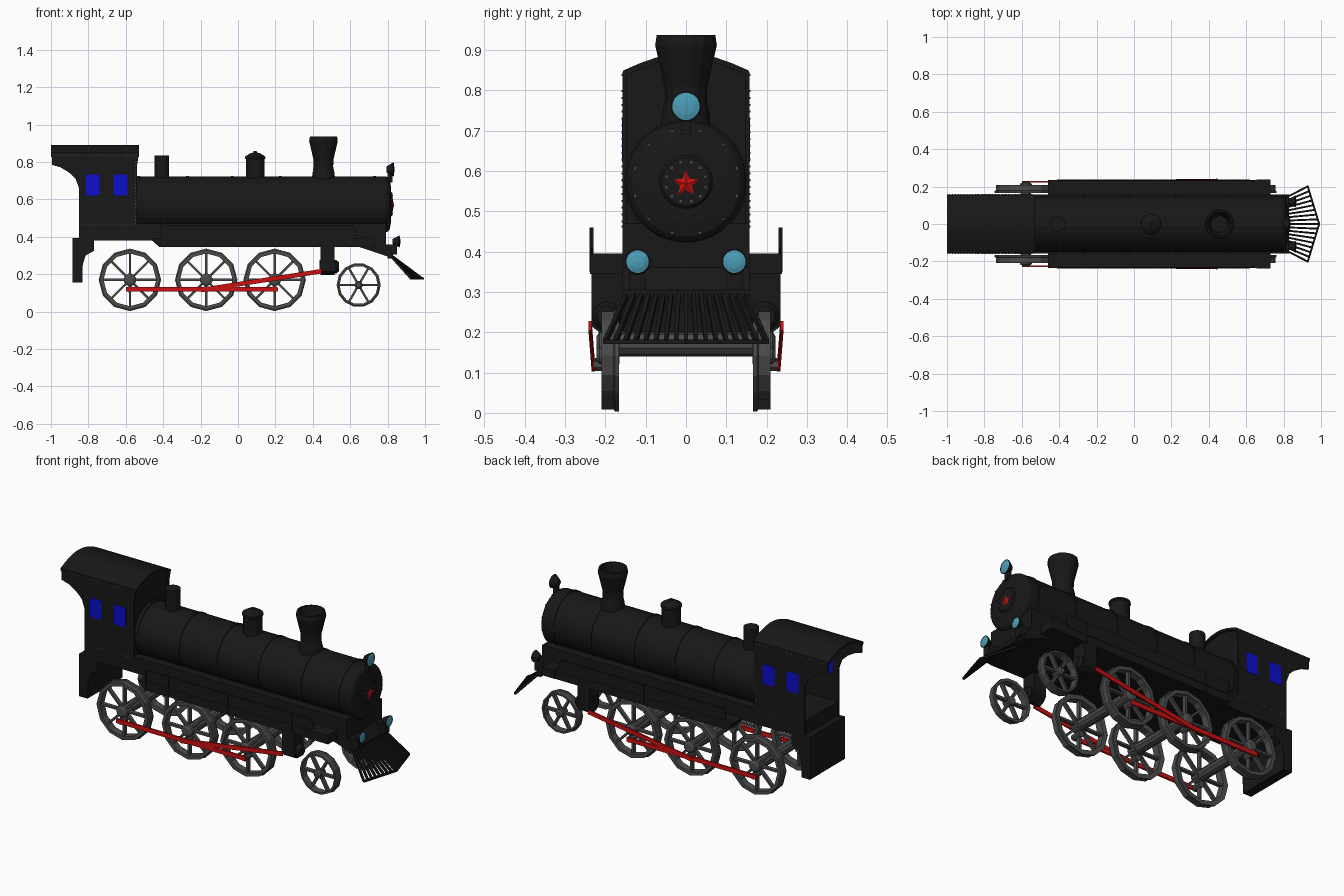
import bpy, bmesh
from math import sin, cos, pi
from mathutils import Vector, Matrix

if "Cube" in bpy.data.objects:
    bpy.data.objects.remove(bpy.data.objects["Cube"])

def material(name, rgb):
    m = bpy.data.materials.new(name)
    m.diffuse_color = (*rgb, 1)
    m.use_nodes = True
    m.node_tree.nodes["Principled BSDF"].inputs["Base Color"].default_value = m.diffuse_color
    return m

BLACK = material("black_paint", (0.009, 0.009, 0.009))
STEEL = material("dark_steel", (0.07, 0.07, 0.07))
RED = material("red_paint", (0.6, 0.005, 0.005))
BLUE = material("window_blue", (0.004, 0.004, 0.6))
LENS = material("lamp_glass", (0.07, 0.34, 0.48))

def finish(name, bm, mat=BLACK, mirror=False):
    bmesh.ops.remove_doubles(bm, verts=bm.verts, dist=1e-5)
    bmesh.ops.recalc_face_normals(bm, faces=bm.faces)
    me = bpy.data.meshes.new(name)
    bm.to_mesh(me)
    bm.free()
    ob = bpy.data.objects.new(name, me)
    me.materials.append(mat)
    bpy.context.collection.objects.link(ob)
    if mirror:
        mod = ob.modifiers.new("mirror", 'MIRROR')
        mod.use_axis = (False, True, False)
    return ob

def add_beam(bm, p, q, w, h):
    p, q = Vector(p), Vector(q)
    d = q - p
    rot = d.to_track_quat('X', 'Z').to_matrix().to_4x4()
    m = Matrix.Translation((p + q) / 2) @ rot @ Matrix.Diagonal((d.length, w, h, 1))
    bmesh.ops.create_cube(bm, size=1, matrix=m)

def add_box(bm, x0, x1, y0, y1, z0, z1):
    m = Matrix.Translation(((x0 + x1) / 2, (y0 + y1) / 2, (z0 + z1) / 2))
    bmesh.ops.create_cube(bm, size=1, matrix=m @ Matrix.Diagonal((x1 - x0, y1 - y0, z1 - z0, 1)))

def box(name, *dims, mat=BLACK, mirror=False):
    bm = bmesh.new()
    add_box(bm, *dims)
    return finish(name, bm, mat, mirror)

def prism(name, pts, lo, hi, axis='Y', mat=BLACK, mirror=False):
    # Y: points are (x, z);  X: points are (y, z)
    bm = bmesh.new()
    put = (lambda a, b, t: (a, t, b)) if axis == 'Y' else (lambda a, b, t: (t, a, b))
    f = bm.faces.new([bm.verts.new(put(a, b, lo)) for a, b in pts])
    ext = bmesh.ops.extrude_face_region(bm, geom=[f], use_keep_orig=True)['geom']
    step = Vector(put(0, 0, hi - lo))
    bmesh.ops.translate(bm, verts=[v for v in ext if isinstance(v, bmesh.types.BMVert)], vec=step)
    return finish(name, bm, mat, mirror)

def add_lathe(bm, profile, centre, axis, n, closed=False, phase=0.5):
    # profile: (radius, distance along axis)
    c = Vector(centre)
    rings = []
    for r, t in profile:
        ring = []
        for i in range(n):
            a = 2 * pi * (i + phase) / n
            u, v = r * cos(a), r * sin(a)
            off = {'X': (t, u, v), 'Y': (u, t, v), 'Z': (u, v, t)}[axis]
            ring.append(bm.verts.new(c + Vector(off)))
        rings.append(ring)
    for k in range(len(rings) if closed else len(rings) - 1):
        a, b = rings[k], rings[(k + 1) % len(rings)]
        for i in range(n):
            j = (i + 1) % n
            bm.faces.new((a[i], a[j], b[j], b[i]))

def lathe(name, profile, centre, axis, n, mat=BLACK, mirror=False):
    bm = bmesh.new()
    add_lathe(bm, profile, centre, axis, n)
    return finish(name, bm, mat, mirror)

# Boiler with rounded smokebox front and door
BZ = 0.573
lathe("boiler", [(0, -0.55), (0.15, -0.55), (0.15, 0.79), (0.146, 0.80), (0.135, 0.810),
                 (0.10, 0.817), (0.066, 0.819), (0.06, 0.825), (0, 0.827)], (0, 0, BZ), 'X', 32)
bm = bmesh.new()
for x in (-0.53, -0.27, -0.03, 0.225, 0.495, 0.73):
    add_lathe(bm, [(0.149, x - 0.007), (0.154, x - 0.007), (0.154, x + 0.007), (0.149, x + 0.007)],
              (0, 0, BZ), 'X', 32, True)
finish("boiler_bands", bm)

# Raised star on the smokebox door
bm = bmesh.new()
vs = [bm.verts.new((0.827, r * sin(k * pi / 5), BZ - 0.005 + r * cos(k * pi / 5)))
      for k in range(10) for r in ((0.035, 0.015)[k % 2],)]
tip = bm.verts.new((0.834, 0, BZ - 0.005))
for k in range(10):
    bm.faces.new((vs[k], vs[(k + 1) % 10], tip))
bm.faces.new(vs)
finish("door_star", bm, RED)

# Chimney, steam dome, sand dome
lathe("chimney", [(0.064, 0.70), (0.06, 0.74), (0.053, 0.775), (0.054, 0.81), (0.078, 0.912),
                  (0.074, 0.937), (0.064, 0.937), (0.045, 0.83), (0, 0.83)], (0.457, 0, 0), 'Z', 16)
lathe("steam_dome", [(0.05, 0.70), (0.05, 0.815), (0.056, 0.82), (0.054, 0.83), (0.025, 0.848),
                     (0.01, 0.85), (0.008, 0.858), (0, 0.858)], (0.092, 0, 0), 'Z', 16)
lathe("sand_dome", [(0.04, 0.70), (0.04, 0.835), (0, 0.835)], (-0.407, 0, 0), 'Z', 16)

# Lamps
for name, y, z, x, r, mir in (("top_lamp", 0, 0.76, 0.83, 0.034, False),
                              ("lower_lamp", 0.12, 0.375, 0.862, 0.028, True)):
    lathe(name + "_housing", [(0, -0.035), (r * 0.5, -0.035), (r, -0.008), (r + 0.004, 0), (r, 0.003)],
          (x, y, z), 'X', 16, BLACK, mir)
    lathe(name + "_glass", [(r, 0.001), (r * 0.6, 0.005), (0, 0.007)], (x, y, z), 'X', 16, LENS, mir)
box("top_lamp_bracket", 0.80, 0.825, -0.012, 0.012, 0.69, 0.74)
box("lower_lamp_bracket", 0.79, 0.85, 0.10, 0.14, 0.305, 0.36, mirror=True)

# Open-backed cab: front wall, flared side sheets and arched roof
half = [(0.158, 0.838), (0.156, 0.849), (0.115, 0.867), (0.075, 0.881), (0.04, 0.889), (0, 0.892)]
arch = half + [(-y, z) for y, z in reversed(half[:-1])]
prism("cab_front_wall", [(0.15, 0.40)] + [(y * 0.96, z - 0.006) for y, z in arch] + [(-0.15, 0.40)],
      -0.56, -0.545, 'X')
prism("cab_side", [(-0.85, 0.38), (-0.54, 0.38), (-0.54, 0.78), (-0.53, 0.845), (-0.995, 0.845),
                   (-0.995, 0.785), (-0.95, 0.772), (-0.905, 0.745), (-0.868, 0.71), (-0.85, 0.66)],
      0.148, 0.157, mirror=True)
prism("cab_roof", arch + [(y * 0.95, z - 0.012) for y, z in reversed(arch)], -1.0, -0.53, 'X')
bm = bmesh.new()
for x in (-0.777, -0.628):
    add_box(bm, x - 0.037, x + 0.037, 0.146, 0.159, 0.628, 0.727)
    add_box(bm, x - 0.032, x + 0.032, 0.146, 0.159, 0.622, 0.733)
finish("cab_windows", bm, BLUE, True)

# Rear plate under the cab
prism("rear_plate", [(-0.885, 0.395), (-0.885, 0.155), (-0.832, 0.155), (-0.83, 0.25), (-0.815, 0.3),
                     (-0.77, 0.325), (-0.77, 0.39)], -0.156, 0.156)

# Frame, front saddle, running boards and valances
prism("frame", [(-0.845, 0.38), (-0.46, 0.38), (-0.42, 0.345), (0.65, 0.345), (0.83, 0.285), (0.83, 0.305),
                (0.79, 0.36), (0.79, 0.47), (-0.845, 0.47)], -0.157, 0.157)
prism("running_board", [(-0.46, 0.39), (-0.42, 0.345), (0.66, 0.345), (0.66, 0.392)], 0.14, 0.236, mirror=True)
prism("valance", [(-0.41, 0.39), (0.60, 0.39), (0.64, 0.41), (0.62, 0.46), (-0.41, 0.46)],
      0.230, 0.236, mirror=True)
box("front_step", 0.655, 0.73, 0.14, 0.238, 0.345, 0.395, mirror=True)
bm = bmesh.new()
for x in (-0.41, -0.27, 0.1, 0.5):
    add_box(bm, x - 0.003, x + 0.003, 0.232, 0.239, 0.35, 0.46)
add_box(bm, -0.41, 0.62, 0.232, 0.239, 0.388, 0.394)
finish("valance_ribs", bm, BLACK, True)

# Steam cylinders
prism("cylinder_block", [(0.15, 0.35), (0.235, 0.35), (0.235, 0.215), (0.215, 0.2), (0.19, 0.195), (0.15, 0.23)],
      0.44, 0.515, 'X', mirror=True)
lathe("cylinder_cover", [(0, -0.05), (0.036, -0.05), (0.036, 0.04), (0.025, 0.055), (0, 0.055)],
      (0.485, 0.196, 0.24), 'X', 14, BLACK, True)

# Cowcatcher
bm = bmesh.new()
N = 8
for i in range(-N, N + 1):
    t = i / N
    add_beam(bm, (0.81, 0.14 * t, 0.307), (0.985 - 0.058 * abs(t), 0.2 * t, 0.177), 0.01, 0.013)
for s in (-1, 1):
    add_beam(bm, (0.99, 0, 0.176), (0.928, 0.204 * s, 0.176), 0.01, 0.011)
add_box(bm, 0.80, 0.825, -0.155, 0.155, 0.285, 0.305)
finish("cowcatcher", bm)

# Spoked wheels and axles
def wheel(name, x, z, r, rim, spokes, hub, n, axle):
    bm = bmesh.new()
    add_lathe(bm, [(r - rim, 0.168), (r, 0.166), (r, 0.176), (r - 0.006, 0.18), (r - 0.006, 0.209), (r - rim, 0.209)],
              (x, 0, z), 'Y', n, True, 0)
    add_lathe(bm, [(0, 0.165), (hub, 0.165), (hub, 0.214), (hub * 0.6, 0.222), (0, 0.222)], (x, 0, z), 'Y', 12)
    for k in range(spokes):
        a = 2 * pi * k / spokes
        d = Vector((cos(a), 0, sin(a)))
        c = Vector((x, 0.188, z))
        add_beam(bm, c + d * hub * 0.7, c + d * (r - rim * 0.8), 0.022, 0.012)
    finish(name, bm, STEEL, True)
    if axle:
        lathe(name + "_axle", [(0, -0.17), (axle, -0.17), (axle, 0.17), (0, 0.17)], (x, 0, z), 'Y', 10, STEEL)

for name, x in (("rear_wheel", -0.578), ("middle_wheel", -0.17), ("forward_wheel", 0.196)):
    wheel(name, x, 0.17, 0.167, 0.026, 8, 0.034, 12, 0.03)
    lathe(name + "_crank_pin", [(0, 0.17), (0.018, 0.17), (0.018, 0.228), (0, 0.228)],
          (x, 0, 0.12), 'Y', 8, STEEL, True)
wheel("leading_wheel", 0.645, 0.142, 0.118, 0.016, 6, 0.022, 14, 0)

# Red side rods
bm = bmesh.new()
add_beam(bm, (-0.60, 0.226, 0.12), (0.21, 0.226, 0.12), 0.01, 0.024)
add_beam(bm, (-0.20, 0.230, 0.115), (0.445, 0.238, 0.216), 0.008, 0.024)
finish("side_rods", bm, RED, True)

# Rivets on the cab and smokebox
bm = bmesh.new()
def rivet(x, y, z, s=0.005):
    add_box(bm, x - s / 2, x + s / 2, y - s / 2, y + s / 2, z - s / 2, z + s / 2)
for k in range(30):
    rivet(-0.985 + k * 0.0153, 0.157, 0.838)
    if k < 20:
        rivet(-0.84 + k * 0.0153, 0.157, 0.462)
        rivet(-0.547, 0.157, 0.475 + k * 0.017)
for k in range(6):
    a = pi * (k + 0.5) / 6
    for r, x in ((0.132, 0.811), (0.05, 0.825)):
        rivet(x, r * sin(a), BZ + r * cos(a), 0.006)
finish("rivets", bm, STEEL, True)
